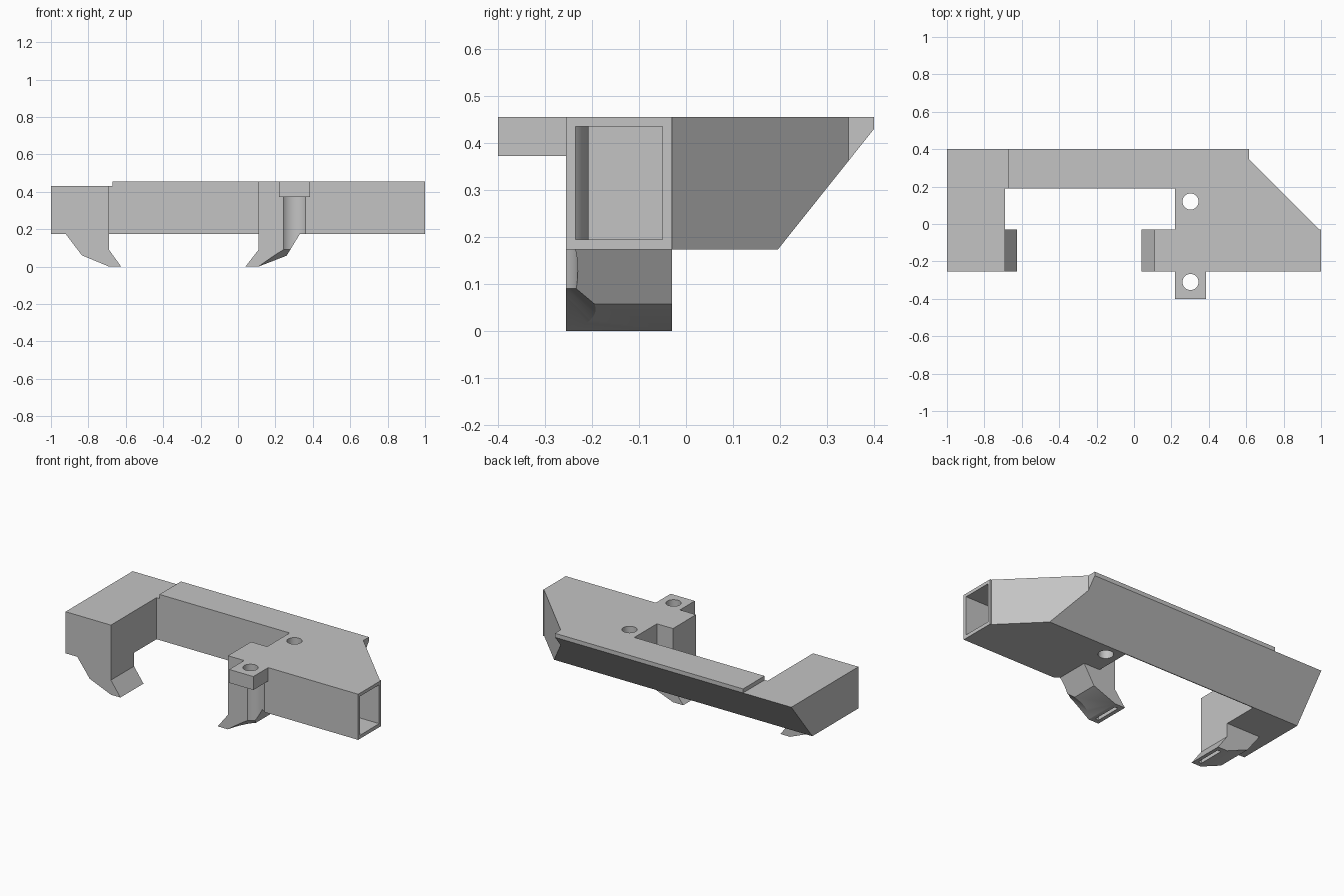
import bpy, bmesh
from mathutils import Vector

cube = bpy.data.objects.get("Cube")
if cube:
    bpy.data.objects.remove(cube, do_unlink=True)

grey = bpy.data.materials.new("plain grey")
grey.use_nodes = True
grey.diffuse_color = (0.55, 0.55, 0.55, 1)
grey.node_tree.nodes["Principled BSDF"].inputs["Base Color"].default_value = grey.diffuse_color

BOTTOM, TOP, STEP = 0.173, 0.455, 0.43
FRONT, JAW_BACK = -0.255, -0.03
HOLE_X, FRONT_HOLE_Y, BACK_HOLE_Y = 0.302, -0.31, 0.12


def add_object(name, bm):
    bmesh.ops.recalc_face_normals(bm, faces=bm.faces)
    mesh = bpy.data.meshes.new(name)
    bm.to_mesh(mesh)
    bm.free()
    mesh.materials.append(grey)
    obj = bpy.data.objects.new(name, mesh)
    bpy.context.collection.objects.link(obj)
    return obj


def prism(name, outline, axis, start, end):
    """Extrude a 2D outline along the given axis."""
    bm = bmesh.new()
    points = []
    for pair in outline:
        co = list(pair)
        co.insert(axis, start)
        points.append(bm.verts.new(co))
    face = bm.faces.new(points)
    result = bmesh.ops.extrude_face_region(bm, geom=[face])
    shift = Vector((0, 0, 0))
    shift[axis] = end - start
    moved = [v for v in result["geom"] if isinstance(v, bmesh.types.BMVert)]
    bmesh.ops.translate(bm, verts=moved, vec=shift)
    return add_object(name, bm)


def box(name, low, high):
    outline = [(low[0], low[1]), (high[0], low[1]), (high[0], high[1]), (low[0], high[1])]
    return prism(name, outline, 2, low[2], high[2])


def round_bar(name, y, low_radius, high_radius, low, high):
    bm = bmesh.new()
    bmesh.ops.create_cone(bm, cap_ends=True, segments=64, radius1=low_radius,
                          radius2=high_radius, depth=high - low)
    bmesh.ops.translate(bm, verts=bm.verts, vec=(HOLE_X, y, (low + high) / 2))
    return add_object(name, bm)


def cut(target, *cutters):
    bpy.ops.object.select_all(action="DESELECT")
    bpy.context.view_layer.objects.active = target
    target.select_set(True)
    for cutter in cutters:
        mod = target.modifiers.new("cut", "BOOLEAN")
        mod.operation = "DIFFERENCE"
        mod.solver = "EXACT"
        mod.object = cutter
        bpy.ops.object.modifier_apply(modifier=mod.name)


# Main frame: plan outline extruded upward
frame = prism("frame", [
    (-1, 0.4), (0.615, 0.4), (0.615, 0.345), (0.99, JAW_BACK), (1, JAW_BACK),
    (1, FRONT), (0.11, FRONT), (0.11, JAW_BACK), (0.22, JAW_BACK),
    (0.22, 0.19), (-0.69, 0.19), (-0.69, FRONT), (-1, FRONT)], 2, BOTTOM, TOP)

# Front tab that carries the screw hole
tab = box("screw_tab", (0.22, -0.4, 0.372), (0.385, FRONT, TOP))

# Hooked jaws under both arms
right_jaw = prism("right_jaw", [
    (-0.69, BOTTOM), (-0.69, 0.09), (-0.625, 0), (-0.69, 0),
    (-0.835, 0.06), (-0.92, BOTTOM)], 1, FRONT, JAW_BACK)
left_jaw = prism("left_jaw", [
    (0.11, BOTTOM), (0.11, 0.09), (0.04, 0), (0.11, 0),
    (0.26, 0.058), (0.33, BOTTOM)], 1, FRONT, JAW_BACK)

# Cutters: sloped back, lowered arm top, screw holes and driver groove
back_slope = prism("back_slope", [(0.195, BOTTOM), (0.4, STEP), (0.6, STEP),
                                  (0.6, 0.1), (0.137, 0.1)], 0, -1.2, 1.2)
arm_step = box("arm_step", (-1.2, -0.6, STEP), (-0.67, 0.6, 0.6))
front_hole = round_bar("front_hole", FRONT_HOLE_Y, 0.043, 0.043, 0.3, 0.6)
back_hole = round_bar("back_hole", BACK_HOLE_Y, 0.043, 0.043, 0.1, 0.6)
groove = round_bar("groove", FRONT_HOLE_Y, 0.08, 0.08, -0.1, 0.372)
flare = round_bar("flare", FRONT_HOLE_Y, 0.227, 0.08, -0.02, 0.09)

# Hollow inside the left arm, leaving a wall around the groove
cavity = box("cavity", (0.13, -0.235, 0.195), (1.1, -0.05, 0.435))
groove_wall = round_bar("groove_wall", FRONT_HOLE_Y, 0.103, 0.103, 0.1, 0.5)
cut(cavity, groove_wall)

# Narrow slots in the jaw tips
left_slot = box("left_slot", (0.064, -0.225, -0.05), (0.086, -0.06, 0.02))
right_slot = box("right_slot", (-0.669, -0.225, -0.05), (-0.647, -0.06, 0.02))

cut(frame, back_slope, arm_step, back_hole, groove, cavity)
cut(tab, front_hole)
cut(left_jaw, groove, flare, left_slot)
cut(right_jaw, right_slot)

for helper in (back_slope, arm_step, front_hole, back_hole, groove, flare,
               cavity, groove_wall, left_slot, right_slot):
    bpy.data.objects.remove(helper, do_unlink=True)

# Smooth the round walls, keep the flat faces crisp
bpy.ops.object.select_all(action="DESELECT")
for part in (frame, tab, left_jaw, right_jaw):
    part.select_set(True)
bpy.context.view_layer.objects.active = frame
bpy.ops.object.shade_smooth_by_angle(angle=0.4)
